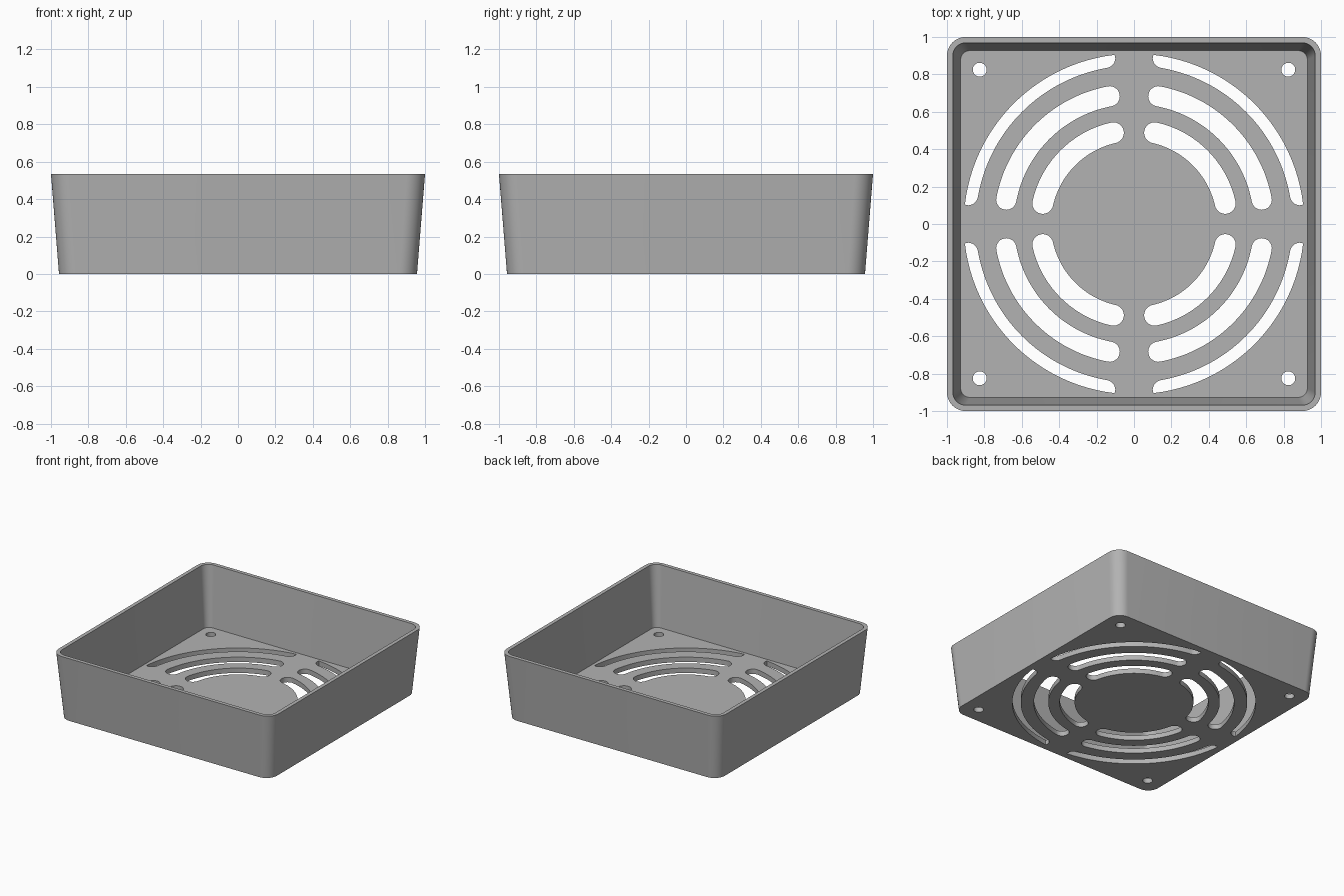
import bpy, bmesh
from math import sin, cos, pi, asin, radians, hypot
from mathutils import Vector

cube = bpy.data.objects.get("Cube")
if cube:
    bpy.data.objects.remove(cube, do_unlink=True)

HEIGHT, FLOOR = 0.535, 0.04

grey = bpy.data.materials.new("mid grey")
grey.use_nodes = True
colour = (0.45, 0.45, 0.45, 1)
grey.diffuse_color = colour
grey.node_tree.nodes["Principled BSDF"].inputs["Base Color"].default_value = colour


def arc(cx, cy, r, start, end, steps):
    """Points along a circular arc."""
    angles = [start + (end - start) * i / steps for i in range(steps + 1)]
    return [(cx + r * cos(a), cy + r * sin(a)) for a in angles]


def rounded_square(half, r, steps=10):
    c = half - r
    points = []
    for i, (sx, sy) in enumerate([(1, 1), (-1, 1), (-1, -1), (1, -1)]):
        points += arc(sx * c, sy * c, r, i * pi / 2, (i + 1) * pi / 2, steps)
    return points


def loft(bm, rings):
    """Skin a stack of (outline, z) rings and cap both ends."""
    loops = [[bm.verts.new((x, y, z)) for x, y in pts] for pts, z in rings]
    for a, b in zip(loops, loops[1:]):
        for i in range(len(a)):
            j = (i + 1) % len(a)
            bm.faces.new((a[i], a[j], b[j], b[i]))
    bm.faces.new(loops[0][::-1])
    bm.faces.new(loops[-1])


def make_object(name, bm):
    bmesh.ops.recalc_face_normals(bm, faces=bm.faces)
    mesh = bpy.data.meshes.new(name)
    bm.to_mesh(mesh)
    bm.free()
    mesh.materials.append(grey)
    obj = bpy.data.objects.new(name, mesh)
    bpy.context.collection.objects.link(obj)
    return obj


def slot(radius, half_width, cap_offset, limit):
    """Round-ended arc slot in the first quadrant, trimmed at a limit radius."""
    a = asin(cap_offset / radius)
    b = pi / 2 - a
    pts = arc(0, 0, radius + half_width, a, b, 32)
    pts += arc(radius * cos(b), radius * sin(b), half_width, b, b + pi, 14)[1:]
    pts += arc(0, 0, radius - half_width, b, a, 32)[1:]
    pts += arc(radius * cos(a), radius * sin(a), half_width, a + pi, a + 2 * pi, 14)[1:-1]
    trimmed = []
    for x, y in pts:
        k = min(1, limit / hypot(x, y))
        trimmed.append((x * k, y * k))
    return trimmed


# Tapered tray: outer wall, rim, inner wall, floor
bm = bmesh.new()
loft(bm, [
    (rounded_square(0.957, 0.095), 0),
    (rounded_square(1.0, 0.1), HEIGHT),
    (rounded_square(0.969, 0.07), HEIGHT),
    (rounded_square(0.927, 0.05), FLOOR),
])
tray = make_object("vented_tray", bm)

# Vent slots and screw holes, repeated in each quadrant
bm = bmesh.new()
outlines = [
    slot(0.50, 0.056, 0.11, 2),
    slot(0.695, 0.054, 0.13, 2),
    slot(0.90, 0.053, 0.153, 0.91),
    arc(0.825, 0.825, 0.037, 0, 2 * pi, 32)[:-1],
]
for quarter in range(4):
    c, s = round(cos(quarter * pi / 2)), round(sin(quarter * pi / 2))
    for outline in outlines:
        turned = [(x * c - y * s, x * s + y * c) for x, y in outline]
        loft(bm, [(turned, -0.1), (turned, 0.15)])
cutter = make_object("vent_cutter", bm)
cutter.hide_render = True

# Cut the openings through the floor
cut = tray.modifiers.new("vents", "BOOLEAN")
cut.operation = "DIFFERENCE"
cut.solver = "EXACT"
cut.object = cutter
bpy.ops.object.select_all(action="DESELECT")
tray.select_set(True)
bpy.context.view_layer.objects.active = tray
bpy.ops.object.modifier_apply(modifier=cut.name)
bpy.data.objects.remove(cutter, do_unlink=True)
bpy.ops.object.shade_smooth_by_angle(angle=radians(30))
